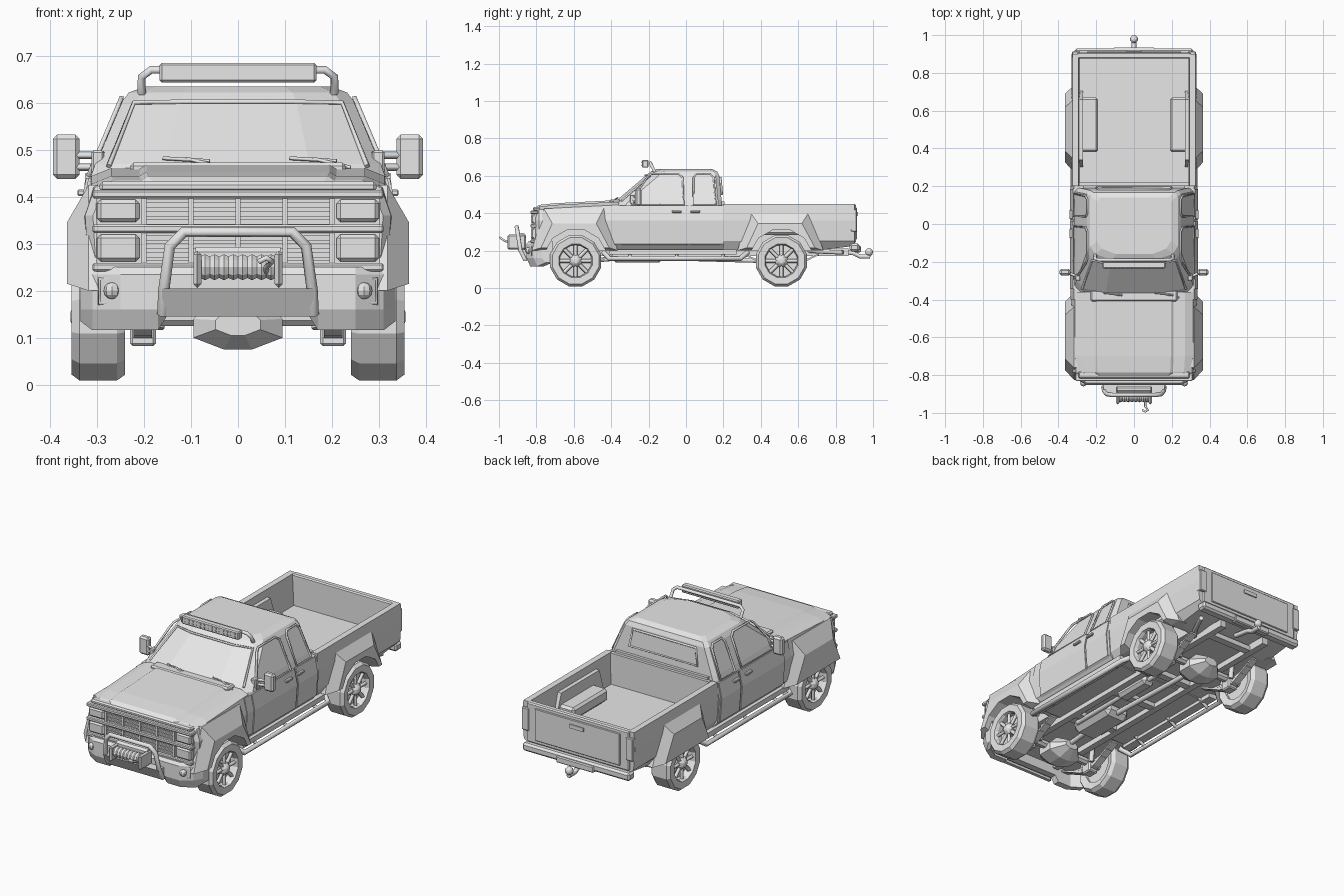
import bpy, bmesh, math
from mathutils import Vector, Matrix

cube = bpy.data.objects.get("Cube")
if cube:
    bpy.data.objects.remove(cube, do_unlink=True)

grey = bpy.data.materials.new("plain_grey")
grey.use_nodes = True
grey.diffuse_color = (0.8, 0.8, 0.8, 1)
grey.node_tree.nodes["Principled BSDF"].inputs["Base Color"].default_value = (0.8, 0.8, 0.8, 1)

WHEELS = (-0.59, 0.51)
AXLE_Z = 0.145


def add(name, bm, both=False):
    """Finish a mesh, optionally with a copy mirrored across x."""
    if both:
        geo = bmesh.ops.duplicate(bm, geom=bm.verts[:] + bm.edges[:] + bm.faces[:])["geom"]
        for v in geo:
            if isinstance(v, bmesh.types.BMVert):
                v.co.x = -v.co.x
    bmesh.ops.recalc_face_normals(bm, faces=bm.faces[:])
    me = bpy.data.meshes.new(name)
    bm.to_mesh(me)
    bm.free()
    me.materials.append(grey)
    ob = bpy.data.objects.new(name, me)
    bpy.context.collection.objects.link(ob)
    return ob


def loft(name, rings, both=False, closed=False):
    """Skin closed rings; cap the ends unless the rings join up."""
    bm = bmesh.new()
    rows = [[bm.verts.new(p) for p in r] for r in rings]
    n = len(rows[0])
    pairs = list(zip(rows, rows[1:])) + ([(rows[-1], rows[0])] if closed else [])
    for a, b in pairs:
        for i in range(n):
            j = (i + 1) % n
            bm.faces.new((a[i], a[j], b[j], b[i]))
    if not closed:
        bm.faces.new(rows[0][::-1])
        bm.faces.new(rows[-1])
    return add(name, bm, both)


def box(name, lo, hi, both=False, bevel=0.0):
    bm = bmesh.new()
    lo, hi = Vector(lo), Vector(hi)
    bmesh.ops.create_cube(bm, size=1, matrix=Matrix.Translation((lo + hi) / 2) @ Matrix.Diagonal((*(hi - lo), 1)))
    if bevel:
        bmesh.ops.bevel(bm, geom=bm.edges[:], offset=bevel, segments=1, affect='EDGES')
    return add(name, bm, both)


def tube(name, pts, r, both=False, cyclic=False, sides=1):
    cu = bpy.data.curves.new(name, 'CURVE')
    cu.dimensions = '3D'
    cu.bevel_depth, cu.bevel_resolution, cu.use_fill_caps = r, sides, True
    sp = cu.splines.new('POLY')
    sp.points.add(len(pts) - 1)
    for q, p in zip(sp.points, pts):
        q.co = (*p, 1)
    sp.use_cyclic_u = cyclic
    ob = bpy.data.objects.new(name + "_path", cu)
    bpy.context.collection.objects.link(ob)
    me = bpy.data.meshes.new_from_object(ob.evaluated_get(bpy.context.evaluated_depsgraph_get()))
    bm = bmesh.new()
    bm.from_mesh(me)
    bpy.data.objects.remove(ob, do_unlink=True)
    bpy.data.meshes.remove(me)
    return add(name, bm, both)


def lathe(name, profile, y, z, n=12, both=False, closed=False):
    """Turn (radius, x) points about a sideways axle."""
    rings = [[(x, y + r * math.sin((i + .5) * math.tau / n), z + r * math.cos((i + .5) * math.tau / n))
              for i in range(n)] for r, x in profile]
    return loft(name, rings, both, closed)


def mirror_ring(half, y):
    return [(x, y, z) for x, z in half] + [(-x, y, z) for x, z in reversed(half)]


# Hood and fenders: cross-sections swept along the length
def front_section(y, w, top):
    return mirror_ring([(.28 * w, .2), (.325 * w, .25), (.332 * w, .36), (.312 * w, top - .02),
                        (.27 * w, top - .003), (.21 * w, top - .003), (.195 * w, top + .006)], y)


front_body = loft("hood_and_fenders", [front_section(-.805, .93, .425), front_section(-.785, .98, .438),
                                       front_section(-.7, 1, .447), front_section(-.36, 1, .464)])

# Lower cab
cab_half = [(.29, .195), (.325, .235), (.335, .36), (.318, .44)]
loft("lower_cab", [mirror_ring(cab_half, y) for y in (-.4, .2)])
for name, y0, y1 in (("front_door", -.345, .013), ("rear_door", .023, .185)):
    skin = [(x + .005, max(z, .212)) for x, z in cab_half]
    loft(name, [[(x, y, z) for x, z in skin + [(.29, .44), (.28, .212)]] for y in (y0, y1)], True)

# Greenhouse: plan outlines stacked upwards
levels = ((.435, .316, -.405, .192), (.47, .304, -.375, .19), (.6, .249, -.222, .178),
          (.622, .232, -.195, .168), (.635, .195, -.165, .14))


def plan(z, w, yf, yr):
    half = [(w * .5, yf + .006), (w * .88, yf + .035), (w, yf + .075), (w, yr - .02), (w * .93, yr)]
    return [(x, y, z) for x, y in half] + [(-x, y, z) for x, y in reversed(half)]


loft("greenhouse", [plan(*lv) for lv in levels])


def side_x(z):
    return .304 - (z - .47) * .423


# Side windows: thin glass plates with raised frames
windows = {"front_window": [(-.29, .445), (-.275, .49), (-.205, .595), (-.185, .61), (-.04, .61), (-.018, .59), (-.012, .445)],
           "rear_window": [(.04, .445), (.04, .59), (.055, .61), (.13, .61), (.148, .59), (.16, .445)]}
for name, pts in windows.items():
    outline = [(side_x(z) + .003, y, z) for y, z in pts]
    tube(name + "_frame", outline, .006, True, True, 0)
back = [(.2, .191, .5), (.185, .183, .59), (-.185, .183, .59), (-.2, .191, .5)]
tube("back_window_frame", back, .007, False, True, 0)
box("back_ledge", (-.27, .18, .445), (.27, .205, .462))

# Windshield trim, cowl and wipers
tube("windshield_trim", [(.275, -.345, .465), (.222, -.192, .6), (.12, -.217, .602), (-.12, -.217, .602),
                         (-.222, -.192, .6), (-.275, -.345, .465)], .006, sides=0)
box("cowl", (-.23, -.41, .44), (.23, -.35, .473), bevel=.008)
for x in (-.16, .11):
    tube("wiper", [(x, -.365, .482), (x + .1, -.375, .476)], .004, sides=0)
    tube("wiper_arm", [(x + .05, -.37, .481), (x + .13, -.39, .462)], .004, sides=0)

# Bed
bed_half = [(.29, .2), (.322, .25), (.33, .36), (.325, .45), (.293, .45), (.285, .285)]
rear_half = [(.29, .225)] + bed_half[1:]
bed = loft("bed", [mirror_ring(bed_half, .2), mirror_ring(bed_half, .7), mirror_ring(rear_half, .9)])
box("bed_front_wall", (-.29, .2, .28), (.29, .22, .45))
box("tailgate", (-.3, .875, .24), (.3, .908, .45), bevel=.006)
box("tailgate_panel", (-.25, .9, .26), (.25, .914, .43), bevel=.003)
box("tailgate_handle", (-.04, .91, .385), (.04, .92, .405))
box("tail_light", (.285, .88, .3), (.327, .914, .42), True, .004)
box("inner_wheel_box", (.19, .38, .284), (.29, .67, .35), True, .012)
box("rear_bumper", (-.315, .875, .195), (.315, .928, .238), bevel=.01)
box("bumper_step", (-.11, .9, .19), (.11, .935, .225), bevel=.005)

# Flared arches
flares = []
for side, yc, h in (("front", WHEELS[0], .425), ("rear", WHEELS[1], .41)):
    base = [(yc - .235, .2), (yc - .17, h), (yc + .15, h), (yc + .225, .2)]
    outer = [(yc - .185, .215), (yc - .125, .345), (yc + .11, .345), (yc + .18, .215)]
    flares.append(loft(side + "_flare", [[(x, y, z) for y, z in ring] for x, ring in
                                         ((.27, base), (.318, base), (.364, outer))], True))

# Cut the wheel arches
for yc in WHEELS:
    cutter = lathe("arch_cutter", [(.172, .2), (.172, .45)], yc, AXLE_Z, both=True)
    cutter.hide_render = True
    for ob in [front_body, bed] + flares:
        mod = ob.modifiers.new("arch", 'BOOLEAN')
        mod.operation, mod.solver, mod.object = 'DIFFERENCE', 'EXACT', cutter
        me = bpy.data.meshes.new_from_object(ob.evaluated_get(bpy.context.evaluated_depsgraph_get()))
        ob.modifiers.clear()
        ob.data = me
    bpy.data.objects.remove(cutter, do_unlink=True)

# Wheels and running gear
for yc in WHEELS:
    lathe("tyre", [(.09, .25), (.128, .24), (.141, .258), (.141, .337), (.128, .354), (.092, .352), (.086, .335)],
          yc, AXLE_Z, both=True, closed=True)
    lathe("rim_back", [(.095, .262), (.095, .31)], yc, AXLE_Z, both=True)
    lathe("hub", [(.034, .3), (.034, .338), (.02, .352), (.012, .356)], yc, AXLE_Z, 8, True)
    for k in range(8):
        a = k * math.tau / 8
        s, c = math.sin(a), math.cos(a)
        tube("spoke", [(.332, yc + r * s, AXLE_Z + r * c) for r in (.025, .09)], .011, True, sides=0)
    lathe("axle", [(.022, -.26), (.022, .26)], yc, AXLE_Z, 8)
    d = [(.03, .075), (.095, .1), (.095, .14), (.05, .185)]
    loft("differential", [mirror_ring([(x * k, .135 + (z - .135) * k) for x, z in d], yc + dy)
                          for dy, k in ((-.085, .5), (-.04, 1), (.04, 1), (.1, .4))])
    for i in range(3):
        w = .2 - .045 * i
        spring = [(yc - w, .175 - .022 * i), (yc - w / 2, .13 - .013 * i), (yc, .115 - .01 * i),
                  (yc + w / 2, .13 - .013 * i), (yc + w, .175 - .022 * i)]
        loft("leaf_spring", [[(.183, y, z), (.222, y, z), (.222, y, z + .009), (.183, y, z + .009)]
                             for y, z in spring], True)
    box("spring_clamp", (.175, yc - .03, .082), (.23, yc + .03, .16), True, .006)
    tube("shock", [(.17, yc + .05, .12), (.16, yc + .08, .24)], .014, True)
box("frame_rail", (.12, -.78, .17), (.155, .87, .21), True)
for y in (-.3, 0, .28, .75):
    box("cross_member", (-.13, y - .02, .172), (.13, y + .02, .198))
box("gearbox", (-.075, -.4, .135), (.075, -.12, .21), bevel=.025)
tube("drive_shaft", [(0, -.52, .145), (0, -.3, .165), (0, .43, .145)], .014)
tube("exhaust", [(.08, -.35, .17), (.085, .3, .17), (.1, .4, .205), (.1, .6, .205), (.2, .72, .195), (.26, .84, .19)], .013)
box("muffler", (.045, 0, .145), (.118, .22, .195), bevel=.015)

# Running boards
tube("running_board", [(.27, -.44, .19), (.325, -.41, .158), (.325, .29, .158), (.27, .33, .19)], .014, True)
for y in (-.3, -.05, .2):
    tube("board_bracket", [(.325, y, .158), (.26, y, .198)], .009, True)
box("rocker", (.27, -.41, .178), (.318, .27, .205), True)

# Grille and headlights
box("grille_back", (-.302, -.812, .245), (.302, -.79, .408))
for z in (.405, .332, .25):
    box("grille_bar", (-.31, -.832, z - .009), (.31, -.79, z + .009), bevel=.004)
for i in range(8):
    z = .268 + i * .0175
    box("grille_slat", (-.2, -.822, z - .004), (.2, -.8, z + .004))
for x in (-.2, -.1, 0, .1, .2):
    box("grille_post", (x - .005, -.826, .25), (x + .005, -.8, .4))
for z0, z1 in ((.346, .394), (.262, .32)):
    box("headlight", (.21, -.829, z0), (.3, -.8, z1), True, .008)
box("hood_lip", (-.295, -.818, .41), (.295, -.78, .432), bevel=.007)

# Front bumper, swept sideways
stations = ((-.335, -.77, .135), (-.31, -.815, .116), (-.25, -.853, .116), (-.17, -.853, .116), (-.15, -.853, .148))
stations = stations + tuple((-x, y, z) for x, y, z in reversed(stations))
loft("front_bumper", [[(x, y + .055, .25), (x, y + .012, .25), (x, y, .235), (x, y, .16), (x, y + .02, z), (x, y + .055, z)]
                      for x, y, z in stations])
fog = [(.242, .173), (.294, .173), (.294, .225), (.242, .225)]
tube("fog_frame", [(x, -.845 + max(0, x - .25) * .5, z) for x, z in fog], .006, True, True, 0)
bm = bmesh.new()
bmesh.ops.create_uvsphere(bm, u_segments=8, v_segments=6, radius=.018, matrix=Matrix.Translation((.268, -.842, .2)))
add("fog_lamp", bm, True)

# Bull bar, tray, winch and hook
bar = [(.16, -.86, .15), (.158, -.885, .2), (.145, -.9, .295), (.115, -.905, .325)]
tube("bull_bar", bar + [(-x, y, z) for x, y, z in reversed(bar)], .012)
tray = [(-.85, .145), (-.868, .145), (-.9, .205), (-.85, .205)]
loft("winch_tray", [[(x, y, z) for y, z in tray] for x in (-.162, .162)])
lathe("winch_drum", [(.024 + .005 * (i % 2), -.08 + .01 * i) for i in range(17)], -.915, .25, 10)
lathe("winch_motor", [(.02, -.09), (.02, .09)], -.875, .275, 8)
box("winch_end", (.078, -.955, .206), (.095, -.855, .285), True, .008)
tube("hook", [(.06, -.93, .24), (.06, -.965, .25), (.073, -.985, .262), (.06, -.994, .27), (.045, -.985, .262)], .006)

# Roof light bar
tube("light_bar_frame", [(.205, -.165, .62), (.205, -.185, .655), (.185, -.19, .67), (-.185, -.19, .67),
                         (-.205, -.185, .655), (-.205, -.165, .62)], .009)
box("light_bar", (-.167, -.235, .643), (.167, -.2, .685), bevel=.005)
for i in range(14):
    for z in (.656, .672):
        x = (i - 6.5) * .0225
        box("light_cell", (x - .004, -.238, z - .004), (x + .004, -.234, z + .004))

# Mirrors and door handles
box("mirror_head", (.337, -.272, .438), (.394, -.238, .532), True, .009)
for z in (.463, .488):
    tube("mirror_arm", [(.285, -.285, z), (.35, -.258, z)], .008, True, sides=0)
box("mirror_mount", (.285, -.3, .45), (.312, -.265, .498), True, .004)
for y in (-.05, .05):
    box("door_handle", (.325, y - .025, .402), (.342, y + .025, .415), True, .003)

# Tow hitch
tube("hitch_bar", [(0, .8, .2), (0, .9, .185), (0, .93, .168), (0, .985, .168)], .013)
tube("hitch_post", [(0, .978, .165), (0, .978, .19)], .009)
bm = bmesh.new()
bmesh.ops.create_uvsphere(bm, u_segments=10, v_segments=6, radius=.021, matrix=Matrix.Translation((0, .979, .192)))
add("hitch_ball", bm)
